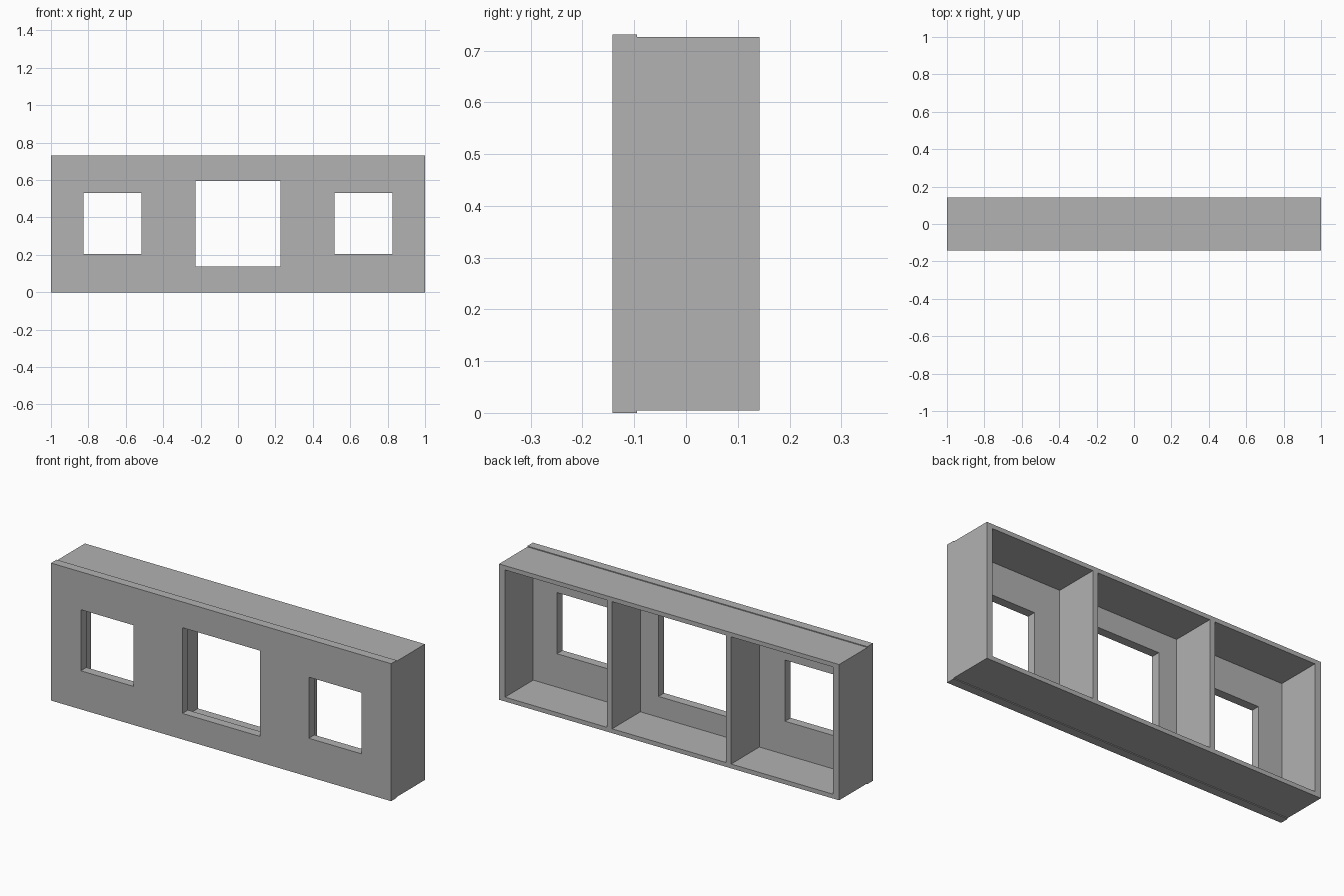
import bpy

# Remove the default cube
cube = bpy.data.objects.get("Cube")
if cube:
    bpy.data.objects.remove(cube, do_unlink=True)

grey = bpy.data.materials.new("light grey")
grey.use_nodes = True
grey.diffuse_color = (0.445, 0.445, 0.445, 1)
grey.node_tree.nodes["Principled BSDF"].inputs["Base Color"].default_value = grey.diffuse_color


def box(name, x, y, z):
    """Box from (min, max) ranges on each axis."""
    bpy.ops.mesh.primitive_cube_add(size=1)
    obj = bpy.context.object
    obj.name = name
    for v in obj.data.vertices:
        v.co = [r[0] if c < 0 else r[1] for c, r in zip(v.co, (x, y, z))]
    obj.data.materials.append(grey)
    return obj


def cut(target, x, y, z):
    """Cut a rectangular opening and discard the cutter."""
    cutter = box("cutter", x, y, z)
    cutter.hide_render = True
    mod = target.modifiers.new("opening", 'BOOLEAN')
    mod.operation = 'DIFFERENCE'
    mod.solver = 'EXACT'
    mod.object = cutter
    bpy.context.view_layer.objects.active = target
    bpy.ops.object.modifier_apply(modifier=mod.name)
    bpy.data.objects.remove(cutter, do_unlink=True)


FRONT, SEAM, BACK = -0.142, -0.095, 0.142
HEIGHT, LIP = 0.731, 0.0045

# Front panel with three window openings
panel = box("front_panel", (-1, 1), (FRONT, SEAM), (0, HEIGHT))
through = (FRONT - 0.1, SEAM + 0.1)
cut(panel, (-0.228, 0.228), through, (0.138, 0.594))
for x in ((-0.825, -0.516), (0.516, 0.825)):
    cut(panel, x, through, (0.205, 0.53))

# Rear frame, hollowed into three open bays split by two dividers
frame = box("rear_frame", (-1, 1), (SEAM, BACK), (LIP, HEIGHT - LIP))
for x in ((-0.965, -0.365), (-0.335, 0.335), (0.365, 0.965)):
    cut(frame, x, (SEAM - 0.1, BACK + 0.1), (LIP + 0.023, HEIGHT - LIP - 0.023))
